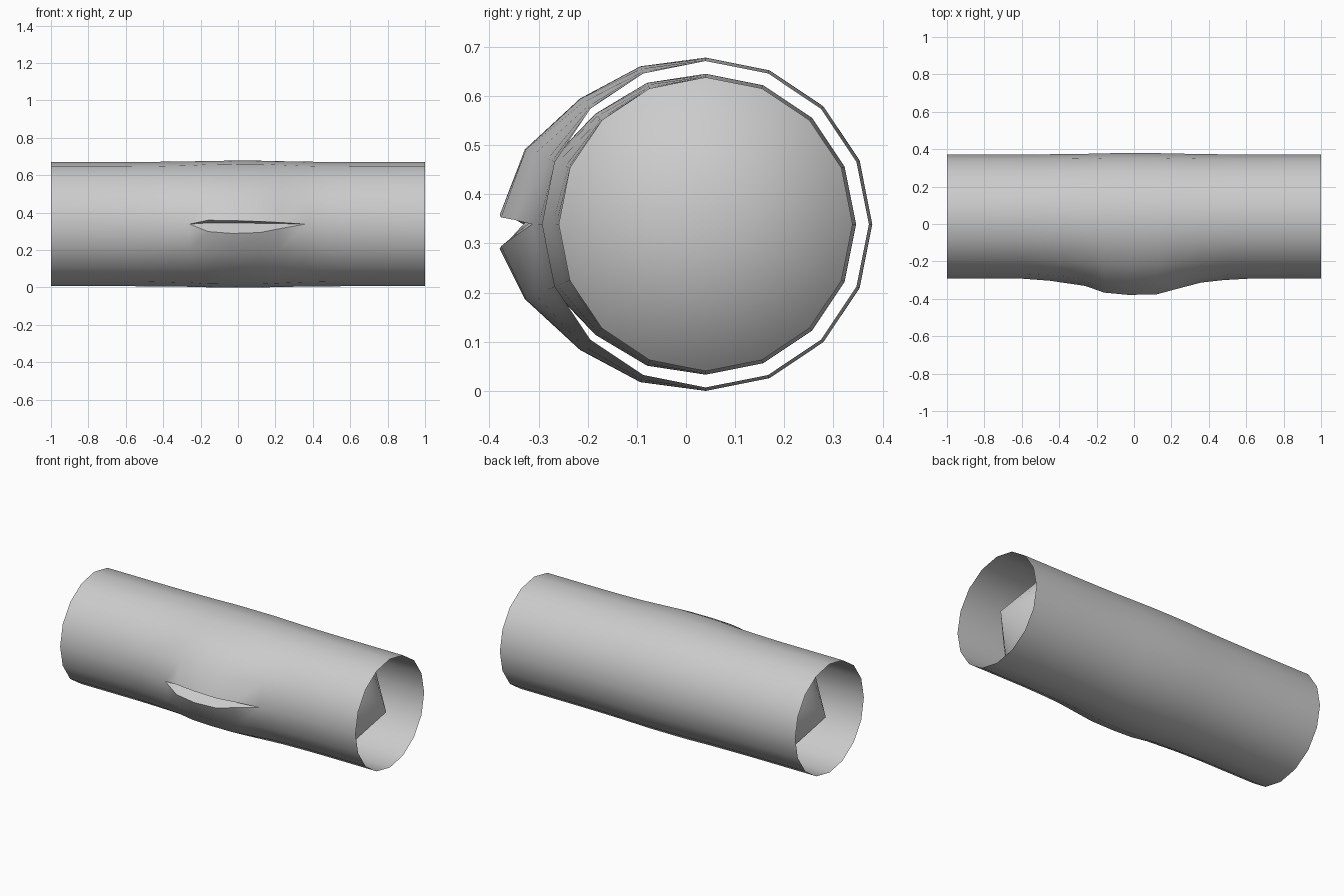
import bpy, bmesh
from math import sin, cos, pi, radians

if "Cube" in bpy.data.objects:
    bpy.data.objects.remove(bpy.data.objects["Cube"])

SIDES, CY, CZ = 16, 0.04, 0.339
# x, swelling amount, upper lip rise, lower lip drop, groove depth
STATIONS = [(-0.60, 0.0, 0, 0, 0), (-0.45, 0.13, 0, 0, 0), (-0.26, 0.45, 0, 0, 0),
            (-0.16, 0.86, 0.021, 0.040, 0.045), (-0.03, 1.0, 0.019, 0.050, 0.065),
            (0.12, 0.97, 0.014, 0.045, 0.06), (0.22, 0.66, 0.009, 0.025, 0.03),
            (0.36, 0.24, 0, 0, 0), (0.48, 0.09, 0, 0, 0), (0.62, 0.0, 0, 0, 0)]
WEIGHTS = [1.0, 0.76, 0.34, 0.1]


def ring_point(x, a_index, radius, swell, push):
    """Point on a ring; index 0 and SIDES both sit on the front (-y) line."""
    a = 2 * pi * a_index / SIDES
    near = min(a_index, SIDES - a_index)
    w = WEIGHTS[near] if near < 4 else 0.0
    r = radius + swell * push * w + (0.007 * swell if near > 2 else 0)
    return [x, CY - r * cos(a), CZ + r * sin(a)]


def skin(bm, rows):
    """Quads between successive rows of points."""
    vs = [[bm.verts.new(p) for p in row] for row in rows]
    for r0, r1 in zip(vs, vs[1:]):
        for i in range(len(r0) - 1):
            bm.faces.new((r0[i], r1[i], r1[i + 1], r0[i + 1]))
    return vs


def finish(bm, name):
    bmesh.ops.remove_doubles(bm, verts=bm.verts, dist=0.0005)
    bmesh.ops.recalc_face_normals(bm, faces=bm.faces)
    me = bpy.data.meshes.new(name)
    bm.to_mesh(me)
    bm.free()
    ob = bpy.data.objects.new(name, me)
    bpy.context.collection.objects.link(ob)
    bpy.context.view_layer.objects.active = ob
    bpy.ops.object.select_all(action='DESELECT')
    ob.select_set(True)
    bpy.ops.object.shade_smooth_by_angle(angle=radians(40))
    return ob


# Outer pipe skin with split lips and a V-shaped groove between them
bm = bmesh.new()
rows = []
for x, s, up, down, depth in [(-1, 0, 0, 0, 0)] + STATIONS + [(1, 0, 0, 0, 0)]:
    ring = [ring_point(x, i, 0.332, s, 0.087) for i in range(SIDES + 1)]
    groove = list(ring[0])
    groove[1] += depth
    groove[2] += up * 0.3
    ring[0][2] += up
    ring[-1][2] -= down
    rows.append([groove] + ring + [list(groove)])
skin(bm, rows)
# outward orientation is shared by the whole skin
ob = finish(bm, "outer_pipe")

# Inner core, swelling with the pipe and ending in cones
bm = bmesh.new()
rows = []
for x, s in [(-0.975, None), (-0.7, 0)] + [t[:2] for t in STATIONS] + [(0.7, 0), (0.975, None)]:
    if s is None:
        rows.append([[x, CY, CZ]] * (SIDES + 1))
    else:
        rows.append([ring_point(x, i, 0.299, s, 0.055) for i in range(SIDES + 1)])
skin(bm, rows)
core = finish(bm, "inner_core")
core.data.shade_smooth()
